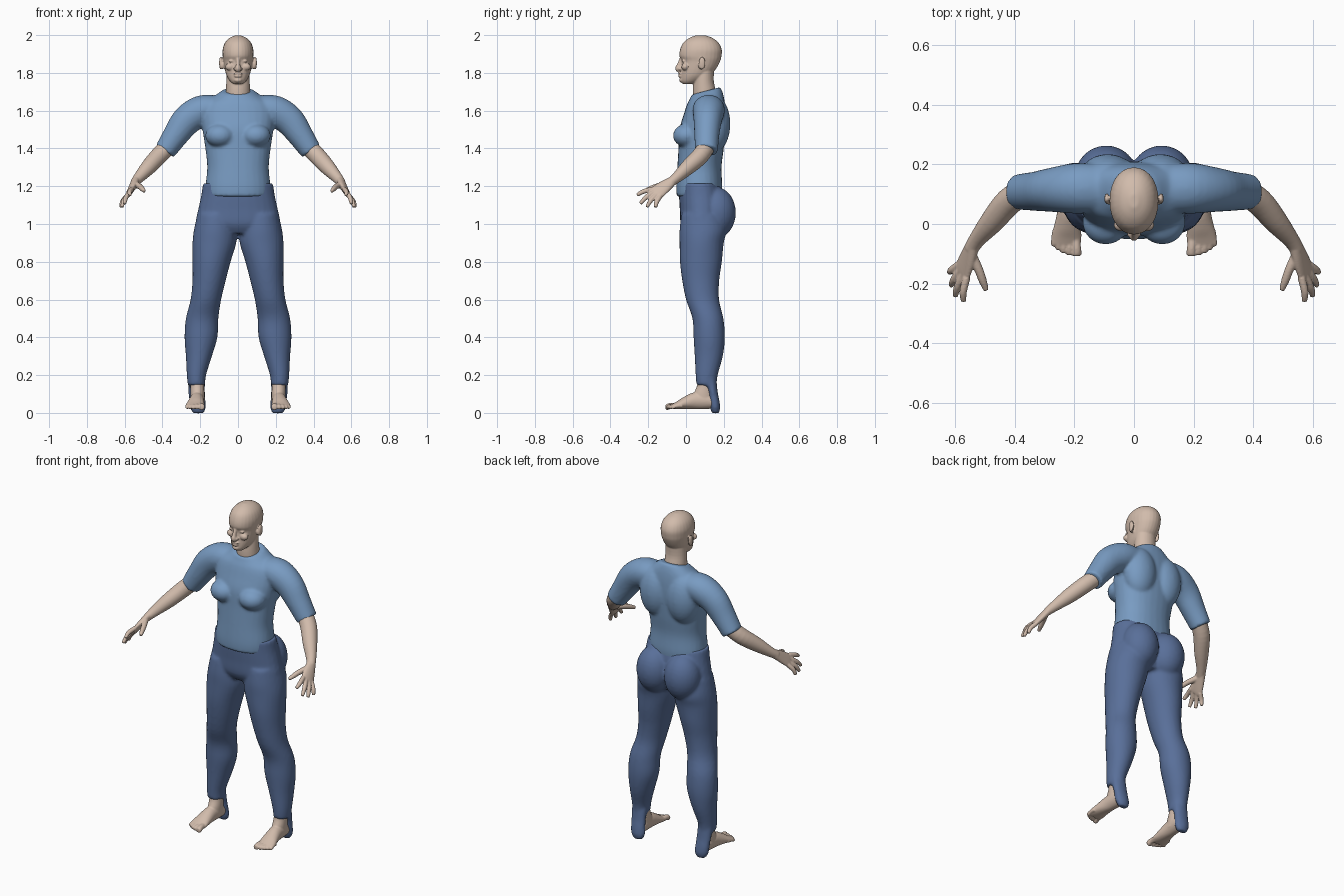
import bpy, bmesh, math
from mathutils import Vector, Matrix

SEG = 28


def material(name, rgb):
    m = bpy.data.materials.new(name)
    m.diffuse_color = (*rgb, 1)
    return m


SKIN = material("skin", (0.64, 0.50, 0.41))
SHIRT = material("shirt blue", (0.19, 0.33, 0.54))
TROUSERS = material("trouser blue", (0.10, 0.16, 0.32))


def spline(rows, steps=4):
    """Catmull-Rom interpolation of rows of numbers."""
    out = []
    for i in range(len(rows) - 1):
        p = [rows[max(0, min(len(rows) - 1, i + k))] for k in (-1, 0, 1, 2)]
        for s in range(steps):
            t = s / steps
            out.append([0.5 * (2 * b + (c - a) * t + (2 * a - 5 * b + 4 * c - d) * t * t
                               + (3 * b - a - 3 * c + d) * t ** 3) for a, b, c, d in zip(*p)])
    return out + [list(rows[-1])]


def loft(bm, rings, power=2.0):
    """Closed solid through rings of (centre, axis a, axis b)."""
    loops = []
    for c, a, b in rings:
        loop = []
        for k in range(SEG):
            t = 2 * math.pi * k / SEG
            ca, sa = math.cos(t), math.sin(t)
            u = math.copysign(abs(ca) ** (2 / power), ca)
            v = math.copysign(abs(sa) ** (2 / power), sa)
            loop.append(bm.verts.new(c + a * u + b * v))
        loops.append(loop)
    for lo, hi in zip(loops, loops[1:]):
        for k in range(SEG):
            j = (k + 1) % SEG
            bm.faces.new((lo[k], lo[j], hi[j], hi[k]))
    bm.faces.new(loops[0][::-1])
    bm.faces.new(loops[-1])


def stack(bm, rows, power=2.0, sides=(1,)):
    """Level rings from (z, x centre, x radius, y front, y back, tilt)."""
    for s in sides:
        loft(bm, [(Vector((s * x, (f + b) / 2, z)), Vector((rx, 0, 0)),
                   Vector((0, (b - f) / 2, tilt)))
                  for z, x, rx, f, b, tilt in spline([(*r, 0)[:6] for r in rows])], power)


def limb(bm, rows, side=(0, 1, 0), sides=(1, -1)):
    """Rings square to a path, from (x, y, z, radius along side, other radius)."""
    for s in sides:
        flip = Vector((s, 1, 1))
        pts = spline(rows)
        cs = [Vector(p[:3]) * flip for p in pts]
        rings = []
        for i, p in enumerate(pts):
            t = (cs[min(i + 1, len(cs) - 1)] - cs[max(i - 1, 0)]).normalized()
            a = Vector(side) * flip
            a = (a - t * a.dot(t)).normalized()
            rings.append((cs[i], a * p[3], t.cross(a) * p[4]))
        loft(bm, rings)


def blob(bm, centre, radii, sides=(1, -1)):
    for s in sides:
        m = Matrix.Translation(Vector(centre) * Vector((s, 1, 1))) @ Matrix.Diagonal((*radii, 1))
        bmesh.ops.create_uvsphere(bm, u_segments=24, v_segments=16, radius=1, matrix=m)


def finish(bm, name, mat, voxel, smooth):
    """Fuse the overlapping solids into one smooth skin."""
    bmesh.ops.recalc_face_normals(bm, faces=bm.faces)
    me = bpy.data.meshes.new(name)
    bm.to_mesh(me)
    bm.free()
    me.materials.append(mat)
    ob = bpy.data.objects.new(name, me)
    bpy.context.collection.objects.link(ob)
    r = ob.modifiers.new("fuse", 'REMESH')
    r.mode, r.voxel_size, r.use_smooth_shade = 'VOXEL', voxel, True
    sm = ob.modifiers.new("soften", 'SMOOTH')
    sm.factor, sm.iterations = 0.5, smooth


# Shirt: trunk, shoulder blades, chest and sleeves
bm = bmesh.new()
stack(bm, [(1.145, 0, .168, -.05, .187), (1.2, 0, .172, -.052, .192), (1.3, 0, .163, -.046, .188),
           (1.4, 0, .173, -.04, .2), (1.5, 0, .188, -.035, .208), (1.58, 0, .195, -.012, .21),
           (1.64, 0, .175, .006, .205, .005), (1.68, 0, .12, .022, .195, .014),
           (1.705, 0, .082, .03, .182, .02)], 2.2)
blob(bm, (.088, .15, 1.53), (.1, .085, .15))
blob(bm, (.095, .005, 1.468), (.078, .074, .062))
limb(bm, [(.1, .12, 1.615, .08, .065), (.19, .12, 1.6, .085, .082), (.27, .115, 1.55, .075, .08),
          (.33, .11, 1.47, .066, .068), (.387, .108, 1.385, .06, .057)])
finish(bm, "shirt", SHIRT, .009, 5)

# Trousers: pelvis, seat, legs and heel cups
bm = bmesh.new()
stack(bm, [(1.215, 0, .186, -.036, .178), (1.15, 0, .195, -.037, .195), (1.08, 0, .21, -.033, .2),
           (1.0, 0, .222, -.028, .19), (.95, 0, .17, .0, .17)], 2.2)
blob(bm, (.093, .16, 1.06), (.105, .104, .135))
stack(bm, [(1.05, .115, .1, -.025, .2), (.97, .12, .113, -.034, .215), (.9, .125, .116, -.034, .2),
           (.8, .14, .101, -.032, .19), (.7, .153, .088, -.02, .176), (.6, .17, .081, .0, .175),
           (.5, .19, .086, .034, .198), (.4, .196, .087, .04, .206), (.3, .207, .069, .046, .195),
           (.2, .22, .051, .051, .168), (.145, .22, .046, .055, .162)], sides=(1, -1))
stack(bm, [(.17, .22, .046, .09, .162), (.11, .218, .044, .115, .168), (.06, .215, .044, .122, .178),
           (.025, .212, .042, .128, .181), (-.002, .21, .028, .138, .174)], sides=(1, -1))
finish(bm, "trousers", TROUSERS, .009, 4)

# Head: neck, skull, ears and face
bm = bmesh.new()
stack(bm, [(1.62, 0, .066, .04, .16), (1.7, 0, .064, .036, .158), (1.76, 0, .062, .04, .147),
           (1.84, 0, .06, .045, .15)])
stack(bm, [(1.742, 0, .026, -.018, .04), (1.757, 0, .043, -.028, .08), (1.785, 0, .06, -.028, .125),
           (1.82, 0, .07, -.026, .158), (1.863, 0, .077, -.024, .181), (1.89, 0, .081, -.035, .188),
           (1.925, 0, .081, -.031, .189), (1.96, 0, .069, -.014, .172), (1.985, 0, .045, .018, .14),
           (1.999, 0, .014, .055, .1)], 2.1)
blob(bm, (.091, .085, 1.852), (.009, .018, .034))
blob(bm, (.083, .077, 1.84), (.014, .012, .02))
limb(bm, [(0, -.024, 1.88, .009, .008), (0, -.034, 1.845, .011, .013),
          (0, -.04, 1.822, .016, .017), (0, -.03, 1.812, .014, .01)], (1, 0, 0), (1,))
blob(bm, (.015, -.032, 1.822), (.009, .012, .008))
blob(bm, (.034, -.013, 1.863), (.016, .009, .007))
blob(bm, (.042, -.004, 1.832), (.026, .02, .02))
blob(bm, (0, -.03, 1.796), (.025, .012, .007), (1,))
blob(bm, (0, -.03, 1.783), (.021, .012, .007), (1,))
blob(bm, (0, -.02, 1.762), (.022, .016, .014), (1,))
finish(bm, "head", SKIN, .0042, 3)

# Forearms and hands
bm = bmesh.new()
limb(bm, [(.36, .115, 1.42, .045, .045), (.42, .075, 1.36, .046, .046), (.475, .01, 1.3, .04, .041),
          (.525, -.05, 1.245, .028, .029), (.548, -.085, 1.218, .025, .023)])
spread = Vector((.41, .70, -.58))
limb(bm, [(.543, -.075, 1.226, .027, .022), (.558, -.115, 1.197, .037, .019),
          (.574, -.155, 1.167, .043, .015), (.579, -.17, 1.157, .04, .011)], spread)
tips = [(.572, -.259, 1.153), (.6, -.242, 1.108), (.614, -.207, 1.09), (.62, -.162, 1.088)]
for i, tip in enumerate(tips):
    tip = Vector(tip)
    root = Vector((.575, -.158, 1.166)) + spread * (i - 1.5) * .021
    bend = root.lerp(tip, .55) + Vector((.006, -.004, .004))
    limb(bm, [(*root, .013, .013), (*bend, .0125, .0125), (*tip, .009, .009)], spread)
limb(bm, [(.548, -.1, 1.212, .018, .018), (.522, -.152, 1.2, .015, .015),
          (.508, -.19, 1.187, .0135, .0135), (.496, -.222, 1.174, .009, .009)], spread)
finish(bm, "forearms_and_hands", SKIN, .004, 3)

# Feet: ankles, insteps and toes
bm = bmesh.new()
stack(bm, [(.24, .22, .033, .07, .14), (.15, .216, .036, .06, .145), (.1, .215, .037, .04, .15),
           (.05, .215, .036, .03, .15)], sides=(1, -1))
limb(bm, [(.213, .165, .055, .034, .032), (.215, .11, .065, .037, .045), (.218, .05, .064, .038, .045),
          (.222, .0, .053, .044, .034), (.226, -.04, .041, .05, .022), (.228, -.068, .034, .049, .014)],
     (1, 0, 0))
toes = [(.193, -.108, .0155), (.217, -.104, .0115), (.236, -.097, .011),
        (.253, -.087, .0105), (.268, -.075, .010)]
for x, y, r in toes:
    limb(bm, [(x * .9 + .023, y + .055, .038, r, r), (x, y + .025, .037, r, r),
              (x, y + .006, .03, r * 1.1, r), (x, y, .029, r * .7, r * .7)], (1, 0, 0))
finish(bm, "feet", SKIN, .004, 3)
